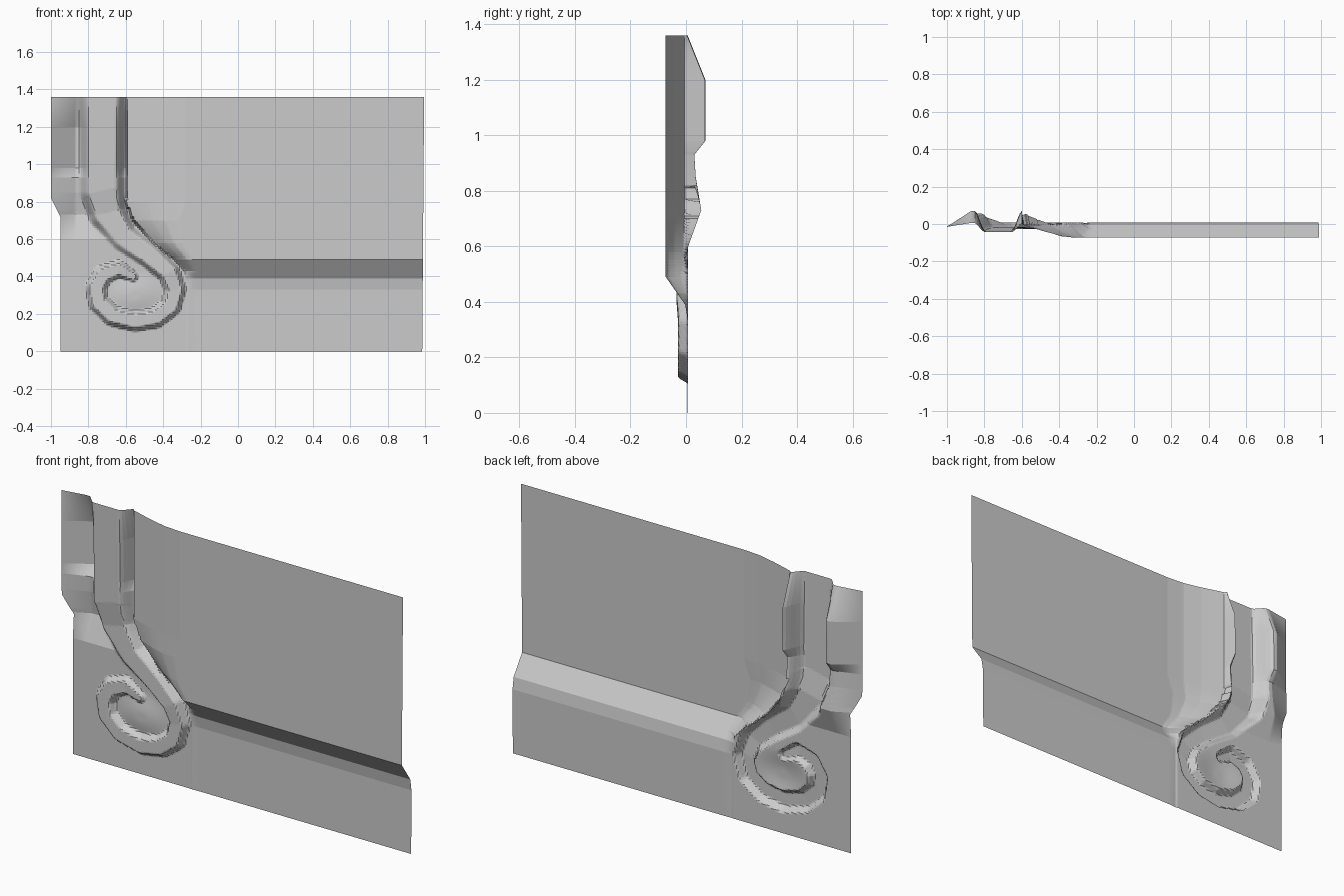
import bpy
import bmesh
from mathutils import Vector

cube = bpy.data.objects.get("Cube")
if cube:
    bpy.data.objects.remove(cube)


def curve(points, t):
    """Piecewise linear lookup through (position, value) pairs."""
    for (a, va), (b, vb) in zip(points, points[1:]):
        if t <= b:
            return va + (vb - va) * max(0, (t - a) / (b - a))
    return points[-1][1]


def smooth(a, b, t):
    t = min(1, max(0, (t - a) / (b - a)))
    return t * t * (3 - 2 * t)


# Profiles of the sheet, each read along the height
LEFT_EDGE = [(0, -0.95), (0.72, -0.95), (0.82, -1)]
LEDGE = [(0, 0.008), (0.33, 0.007), (0.39, -0.003), (0.49, -0.073)]
GROOVE = [(0.36, -0.27), (0.43, -0.28), (0.5, -0.35), (0.58, -0.45),
          (0.7, -0.56), (0.8, -0.6)]
FADE = [(0.42, 0.05), (0.55, 0.13), (0.8, 0.32)]
PANEL_ROLL = [(0, 0.1), (0.4, 0.6), (0.7, 0.9), (1, 1)]
VALLEY = [(0.6, 0.008), (0.73, 0.055), (0.85, 0.035), (0.93, 0.03),
          (0.98, 0.07), (1.2, 0.07), (1.36, 0.006)]
RIM = [(0.6, 0.008), (0.75, -0.01), (1, -0.015)]

# Column that flows into the scroll: x, z, half width, depth
BAND = [(-0.725, 1.4, 0.115, -0.043), (-0.725, 0.86, 0.11, -0.035),
        (-0.7, 0.74, 0.095, -0.018), (-0.61, 0.61, 0.07, -0.02),
        (-0.47, 0.51, 0.062, -0.03), (-0.37, 0.42, 0.055, -0.035),
        (-0.335, 0.33, 0.05, -0.028), (-0.36, 0.24, 0.05, -0.028),
        (-0.44, 0.18, 0.05, -0.028), (-0.55, 0.16, 0.05, -0.028),
        (-0.67, 0.19, 0.05, -0.027), (-0.745, 0.26, 0.05, -0.025),
        (-0.76, 0.34, 0.05, -0.024), (-0.72, 0.41, 0.048, -0.023),
        (-0.64, 0.44, 0.042, -0.02), (-0.56, 0.4, 0.025, -0.012)]
SEGMENTS = [(Vector(a), Vector(b)) for a, b in zip(BAND, BAND[1:])]


def nearest_band(x, z):
    """Relative distance to the band and its depth there."""
    best = (9, 0)
    for a, b in SEGMENTS:
        run = (b - a).to_2d()
        t = (Vector((x, z)) - a.to_2d()).dot(run) / run.length_squared
        p = a.lerp(b, min(1, max(0, t)))
        u = (Vector((x, z)) - p.to_2d()).length / p[2]
        best = min(best, (u, p[3]))
    return best


def depth(x, z):
    # Flat panel with ledge, rolled back into the groove beside the column
    groove = curve(GROOVE, z)
    if x > groove:
        roll = curve(PANEL_ROLL, (x - groove) / curve(FADE, z))
        y = 0.005 + (curve(LEDGE, z) - 0.005) * roll
    else:
        # Angled strip and plain ground on the left
        t = min(1, max(0, (x + 1) / 0.13))
        y = curve(RIM, z) * (1 - t) + curve(VALLEY, z) * t
        # Shallow swelling inside the scroll
        r = Vector((x + 0.55, (z - 0.3) * 1.3)).length
        y -= 0.014 * (1 - smooth(0.02, 0.17, r))
    # Raised column and scroll
    u, band_y = nearest_band(x, z)
    return y + (band_y - y) * (1 - smooth(0.62, 1.15, u))


# Grid fine around the scroll, long strips across the plain panel
rows = [0] + [0.01 + 0.01 * i for i in range(135)] + [1.36]
columns = 80
bm = bmesh.new()
grid = []
for z in rows:
    left = curve(LEFT_EDGE, z)
    xs = [left + (-0.2 - left) * i / columns for i in range(columns + 1)]
    xs += [0.2, 0.6, 0.985 + 0.01 * z / 1.36]
    grid.append([bm.verts.new((x, depth(x, z), z)) for x in xs])
for low, high in zip(grid, grid[1:]):
    for i in range(len(low) - 1):
        bm.faces.new((low[i], low[i + 1], high[i + 1], high[i]))

mesh = bpy.data.meshes.new("relief_panel")
bm.to_mesh(mesh)
bm.free()
panel = bpy.data.objects.new("relief_panel", mesh)
bpy.context.collection.objects.link(panel)

grey = bpy.data.materials.new("light_grey")
grey.use_nodes = True
grey.diffuse_color = (0.6, 0.6, 0.6, 1)
grey.node_tree.nodes["Principled BSDF"].inputs["Base Color"].default_value = grey.diffuse_color
mesh.materials.append(grey)
